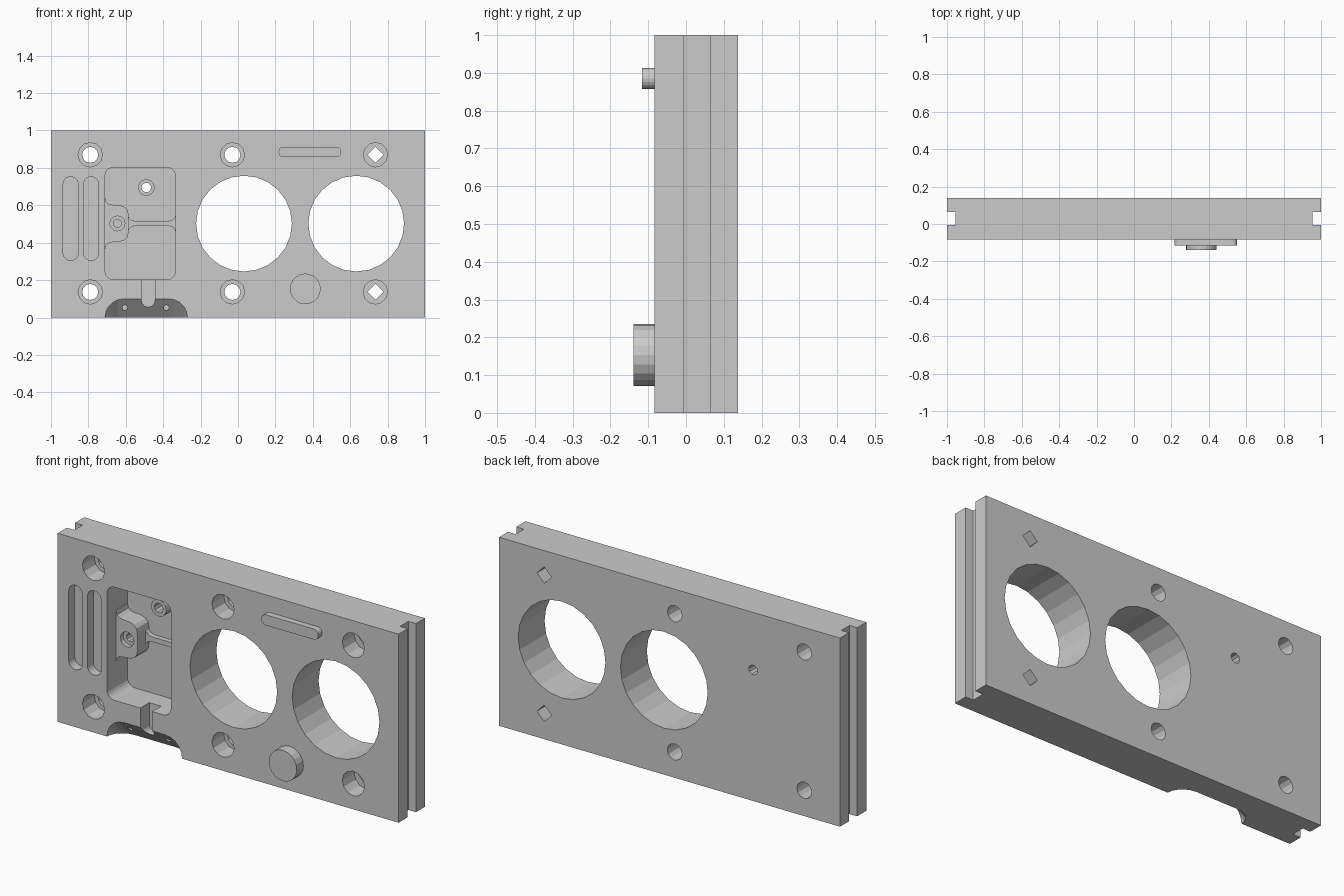
import bpy, bmesh
from math import sin, cos, pi

if "Cube" in bpy.data.objects:
    bpy.data.objects.remove(bpy.data.objects["Cube"])

FRONT, BACK = -0.083, 0.138


def prism(name, pts, y0, y1, drop=0.0):
    """Extrude an (x, z) outline from y0 to y1; drop lowers the far end."""
    bm = bmesh.new()
    a = [bm.verts.new((x, y0, z)) for x, z in pts]
    b = [bm.verts.new((x, y1, z - drop)) for x, z in pts]
    n = len(pts)
    bm.faces.new(a)
    bm.faces.new(b[::-1])
    for i in range(n):
        j = (i + 1) % n
        bm.faces.new((a[j], a[i], b[i], b[j]))
    bmesh.ops.recalc_face_normals(bm, faces=bm.faces)
    me = bpy.data.meshes.new(name)
    bm.to_mesh(me)
    bm.free()
    ob = bpy.data.objects.new(name, me)
    bpy.context.collection.objects.link(ob)
    return ob


def circle(x, z, r, n=12):
    return [(x + r * cos(2 * pi * i / n), z + r * sin(2 * pi * i / n)) for i in range(n)]


def rounded(x0, x1, z0, z1, r, n=5):
    pts = []
    for k, (cx, cz) in enumerate([(x1 - r, z1 - r), (x0 + r, z1 - r),
                                  (x0 + r, z0 + r), (x1 - r, z0 + r)]):
        for i in range(n + 1):
            t = pi / 2 * (k + i / n)
            pts.append((cx + r * cos(t), cz + r * sin(t)))
    return pts


def mirrored(half, zc):
    """Close an upper half outline by reflecting it below z = zc."""
    return half + [(x, 2 * zc - z) for x, z in reversed(half)]


def cut(target, pts, y0, y1, drop=0.0):
    cutter = prism("cutter", pts, y0, y1, drop)
    cutter.hide_render = True
    mod = target.modifiers.new("cut", 'BOOLEAN')
    mod.operation = 'DIFFERENCE'
    mod.solver = 'EXACT'
    mod.object = cutter
    bpy.context.view_layer.objects.active = target
    bpy.ops.object.modifier_apply(modifier=mod.name)
    bpy.data.objects.remove(cutter)


OUT = FRONT - 0.05
THRU = BACK + 0.05

# Main plate
plate = prism("plate", [(-1, 0), (1, 0), (1, 1), (-1, 1)], FRONT, BACK)

# Edge grooves
for s in (-1, 1):
    cut(plate, [(s * 0.955, -0.1), (s * 1.1, -0.1), (s * 1.1, 1.1), (s * 0.955, 1.1)],
        -0.006, 0.063)

# Large bores
for x in (0.032, 0.632):
    cut(plate, circle(x, 0.502, 0.256, 24), OUT, THRU)

# Counterbored bolt holes; the right pair are square
for x, sides in ((-0.79, 12), (-0.03, 12), (0.735, 4)):
    for z in (0.87, 0.137):
        cut(plate, circle(x, z, 0.065, 12), OUT, FRONT + 0.1)
        cut(plate, circle(x, z, 0.043, sides), OUT, THRU)

# Shallow finger slots
for x in (-0.895, -0.785):
    cut(plate, rounded(x - 0.04, x + 0.04, 0.305, 0.752, 0.039), OUT, FRONT + 0.05)

# Deep pocket, its outlet channel and the sloped bottom recess
FLOOR = FRONT + 0.172
cut(plate, rounded(-0.711, -0.335, 0.203, 0.803, 0.045), OUT, FLOOR)
cut(plate, rounded(-0.515, -0.445, 0.057, 0.26, 0.034), OUT, FRONT + 0.075)
k = 0.1 / 0.09
e = 0.05
cut(plate, rounded(-0.711, -0.27, -0.25, 0.1 + e * k, 0.1), OUT, FRONT + 0.12, (0.12 + e) * k)

# Small holes in the slope and the drain hole through the pocket floor
for x in (-0.605, -0.383):
    cut(plate, circle(x, 0.053, 0.014, 8), OUT, FRONT + 0.11)
cut(plate, circle(-0.49, 0.695, 0.026, 10), OUT, THRU)

# Standoff ring around the drain hole
standoff = prism("pocket_standoff", circle(-0.49, 0.695, 0.045, 12), FRONT + 0.118, FLOOR + 0.005)
cut(standoff, circle(-0.49, 0.695, 0.026, 10), OUT, THRU)

# Filleted boss on the pocket wall with a blind screw hole
ZC = 0.503
boss = prism("pocket_boss", mirrored(
    [(-0.72, 0.645), (-0.71, 0.64), (-0.705, 0.618), (-0.69, 0.606), (-0.665, 0.602),
     (-0.63, 0.6), (-0.605, 0.591), (-0.59, 0.575), (-0.585, 0.55)], ZC),
    FRONT + 0.075, FLOOR + 0.005)
cut(boss, circle(-0.645, ZC, 0.04, 12), OUT, FRONT + 0.1)
cut(boss, circle(-0.645, ZC, 0.022, 10), OUT, FRONT + 0.16)

# Low rib dividing the pocket
prism("pocket_rib", mirrored(
    [(-0.59, 0.55), (-0.583, 0.535), (-0.572, 0.522), (-0.55, 0.516), (-0.37, 0.516),
     (-0.35, 0.522), (-0.339, 0.535), (-0.33, 0.555)], ZC),
    FRONT + 0.145, FLOOR + 0.005)

# Raised bar and round peg on the front
prism("raised_bar", rounded(0.217, 0.552, 0.857, 0.913, 0.027), -0.116, FRONT + 0.01)
prism("round_peg", circle(0.36, 0.153, 0.082, 20), -0.139, FRONT + 0.01)
